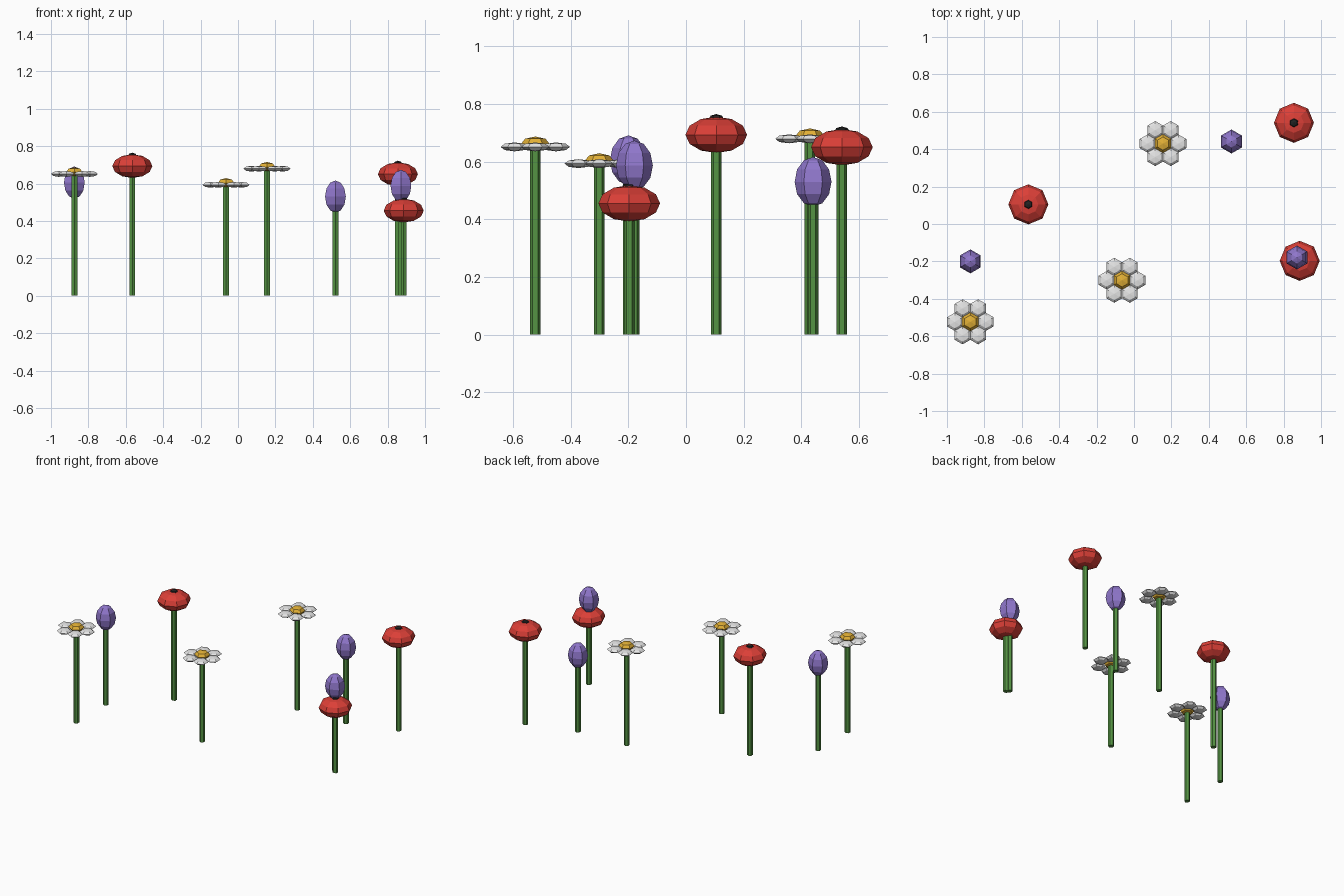
import bpy, bmesh, math

if "Cube" in bpy.data.objects:
    bpy.data.objects.remove(bpy.data.objects["Cube"])


def material(name, hex_code):
    m = bpy.data.materials.new(name)
    lin = []
    for i in (0, 2, 4):
        c = int(hex_code[i:i + 2], 16) / 255
        lin.append(c / 12.92 if c <= 0.04045 else ((c + 0.055) / 1.055) ** 2.4)
    m.diffuse_color = (*lin, 1)
    m.use_nodes = True
    m.node_tree.nodes["Principled BSDF"].inputs["Base Color"].default_value = m.diffuse_color
    return m


GREEN = material("stem green", "559443")
RED = material("poppy red", "DB3F37")
BLACK = material("poppy black", "222222")
WHITE = material("petal white", "F2F2F2")
YELLOW = material("daisy yellow", "E2B036")
PURPLE = material("bud purple", "9077CC")


def lathe(bm, centre, profile, sides):
    """Flat-faced solid of revolution, one corner on +y; radius 0 makes a pole."""
    cx, cy, cz = centre
    rings = []
    for r, z in profile:
        n = 1 if r < 1e-6 else sides
        rings.append([bm.verts.new((cx + r * math.sin(2 * math.pi * i / sides),
                                    cy + r * math.cos(2 * math.pi * i / sides),
                                    cz + z)) for i in range(n)])
    for a, b in zip(rings, rings[1:]):
        for i in range(sides):
            j = (i + 1) % sides
            if len(a) == 1:
                bm.faces.new((a[0], b[j], b[i]))
            elif len(b) == 1:
                bm.faces.new((a[i], a[j], b[0]))
            else:
                bm.faces.new((a[i], a[j], b[j], b[i]))
    for ring in (rings[0], rings[-1]):
        if len(ring) > 1:
            bm.faces.new(ring)


def ball(bm, centre, radius, half_height, sides, rows):
    angles = [math.pi * k / rows for k in range(rows + 1)]
    lathe(bm, centre, [(radius * math.sin(t), -half_height * math.cos(t))
                       for t in angles], sides)


def finish(bm, name, mat):
    bmesh.ops.recalc_face_normals(bm, faces=bm.faces)
    me = bpy.data.meshes.new(name)
    bm.to_mesh(me)
    bm.free()
    me.materials.append(mat)
    bpy.context.collection.objects.link(bpy.data.objects.new(name, me))


def single_ball(name, mat, *args):
    bm = bmesh.new()
    ball(bm, *args)
    finish(bm, name, mat)


def stem(name, x, y, top):
    bm = bmesh.new()
    lathe(bm, (x, y, 0), [(0.018, 0), (0.018, top)], 6)
    finish(bm, name, GREEN)


# Daisies: six flat petals around a yellow centre
for x, y, z in [(-0.875, -0.523, 0.651), (-0.064, -0.301, 0.593), (0.155, 0.43, 0.679)]:
    stem("daisy_stem", x, y, z)
    bm = bmesh.new()
    for k in range(6):
        a = k * math.pi / 3
        ball(bm, (x + 0.083 * math.cos(a), y + 0.083 * math.sin(a), z),
             0.0485, 0.0155, 6, 4)
    finish(bm, "daisy_petals", WHITE)
    single_ball("daisy_centre", YELLOW, (x, y, z + 0.01), 0.05, 0.026, 6, 4)

# Poppies: squashed red heads with a dark button
for x, y, z in [(-0.565, 0.105, 0.693), (0.855, 0.541, 0.65), (0.886, -0.197, 0.455)]:
    stem("poppy_stem", x, y, z)
    single_ball("poppy_head", RED, (x, y, z), 0.107, 0.063, 8, 6)
    single_ball("poppy_button", BLACK, (x, y, z + 0.052), 0.028, 0.02, 6, 4)

# Purple buds: upright ovals
for x, y, z in [(-0.875, -0.2, 0.605), (0.521, 0.441, 0.53), (0.871, -0.179, 0.587)]:
    stem("bud_stem", x, y, z)
    single_ball("bud_head", PURPLE, (x, y, z), 0.064, 0.086, 6, 6)
